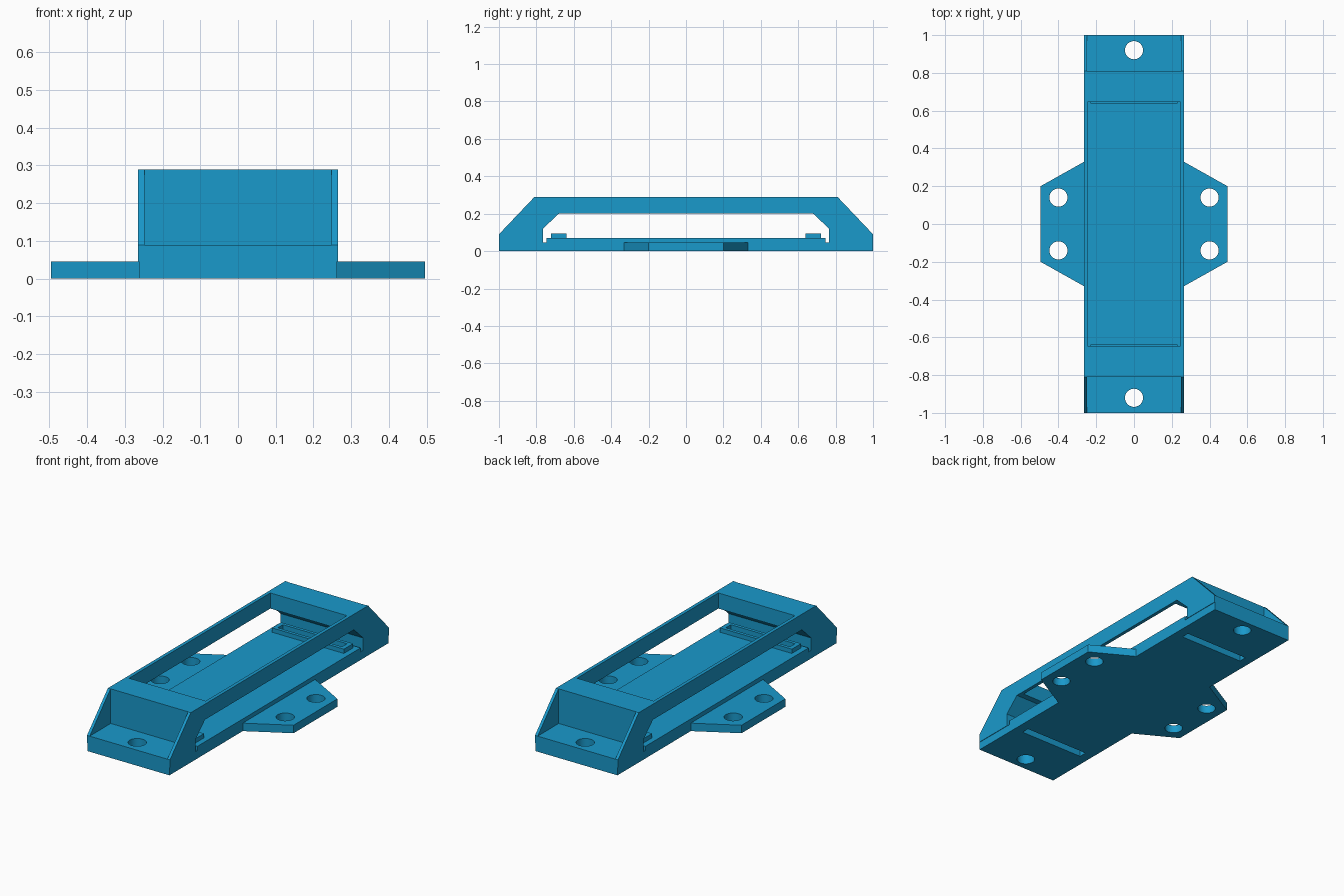
import bpy, bmesh
from mathutils import Vector

if "Cube" in bpy.data.objects:
    bpy.data.objects.remove(bpy.data.objects["Cube"])

blue = bpy.data.materials.new("blue_plastic")
blue.diffuse_color = (0.01, 0.32, 0.60, 1)
blue.use_nodes = True
blue.node_tree.nodes["Principled BSDF"].inputs["Base Color"].default_value = blue.diffuse_color


def prism(name, pts, axis, a, b):
    """Extrude a closed outline along x (points are y,z) or z (points are x,y)."""
    bm = bmesh.new()
    co = [(a, p, q) if axis == 'X' else (p, q, a) for p, q in pts]
    face = bm.faces.new([bm.verts.new(c) for c in co])
    ext = bmesh.ops.extrude_face_region(bm, geom=[face])
    move = Vector((b - a, 0, 0)) if axis == 'X' else Vector((0, 0, b - a))
    bmesh.ops.translate(bm, vec=move, verts=[g for g in ext['geom'] if isinstance(g, bmesh.types.BMVert)])
    bmesh.ops.recalc_face_normals(bm, faces=bm.faces)
    me = bpy.data.meshes.new(name)
    bm.to_mesh(me)
    bm.free()
    ob = bpy.data.objects.new(name, me)
    bpy.context.collection.objects.link(ob)
    me.materials.append(blue)
    return ob


def box(name, x0, x1, y0, y1, z0, z1):
    return prism(name, [(x0, y0), (x1, y0), (x1, y1), (x0, y1)], 'Z', z0, z1)


def hole(x, y):
    bpy.ops.mesh.primitive_cylinder_add(vertices=48, radius=0.048, depth=1, location=(x, y, 0))
    ob = bpy.context.object
    ob.name = "hole_cutter"
    return ob


def combine(target, others, op):
    for o in others:
        m = target.modifiers.new("bool", 'BOOLEAN')
        m.operation, m.solver, m.object = op, 'EXACT', o
        bpy.context.view_layer.objects.active = target
        bpy.ops.object.modifier_apply(modifier=m.name)
        bpy.data.objects.remove(o)


def smooth(ob):
    bpy.ops.object.select_all(action='DESELECT')
    ob.select_set(True)
    bpy.context.view_layer.objects.active = ob
    bpy.ops.object.shade_smooth_by_angle()


# base plate, with the raised middle panel in its side profile
half = [(1, 0), (1, 0.046), (0.745, 0.046), (0.745, 0.07)]
base = prism("base_plate", half + [(-y, z) for y, z in reversed(half)], 'X', -0.262, 0.262)

# mounting ears with sloped corners
ears = []
for s in (-1, 1):
    outline = [(0.24, -0.343), (0.495, -0.2), (0.495, 0.2), (0.24, 0.343)]
    ears.append(prism("ear", [(s * x, y) for x, y in outline], 'Z', 0, 0.046))
# raised rims around the strap slots
rims = [box("slot_rim", -0.23, 0.23, s * 0.68 - 0.042, s * 0.68 + 0.042, 0.05, 0.095) for s in (-1, 1)]
combine(base, ears + rims, 'UNION')

# slots and screw holes through the base
cuts = [box("slot_cutter", -0.205, 0.205, s * 0.68 - 0.023, s * 0.68 + 0.023, -0.1, 0.2) for s in (-1, 1)]
cuts += [hole(x, y) for x in (-0.4, 0.4) for y in (-0.14, 0.14)]
cuts += [hole(0, y) for y in (-0.92, 0.92)]
combine(base, cuts, 'DIFFERENCE')
smooth(base)

# upper frame: bridge profile swept across the width
outer = [(1, 0.046), (1, 0.09), (0.81, 0.29)]
inner = [(0.68, 0.2), (0.765, 0.12), (0.765, 0.046)]
outline = outer + [(-y, z) for y, z in reversed(outer)]
outline += [(-y, z) for y, z in reversed(inner)] + inner
frame = prism("top_frame", outline, 'X', -0.265, 0.265)

# large top opening, end pockets between the cheeks, end screw holes
cuts = [box("opening_cutter", -0.245, 0.245, -0.645, 0.645, 0.1, 0.5)]
for s in (-1, 1):
    y0, y1 = sorted((s * 0.808, s * 1.2))
    cuts += [box("pocket_cutter", -0.248, 0.248, y0, y1, 0.09, 0.5), hole(0, s * 0.92)]
combine(frame, cuts, 'DIFFERENCE')
smooth(frame)
